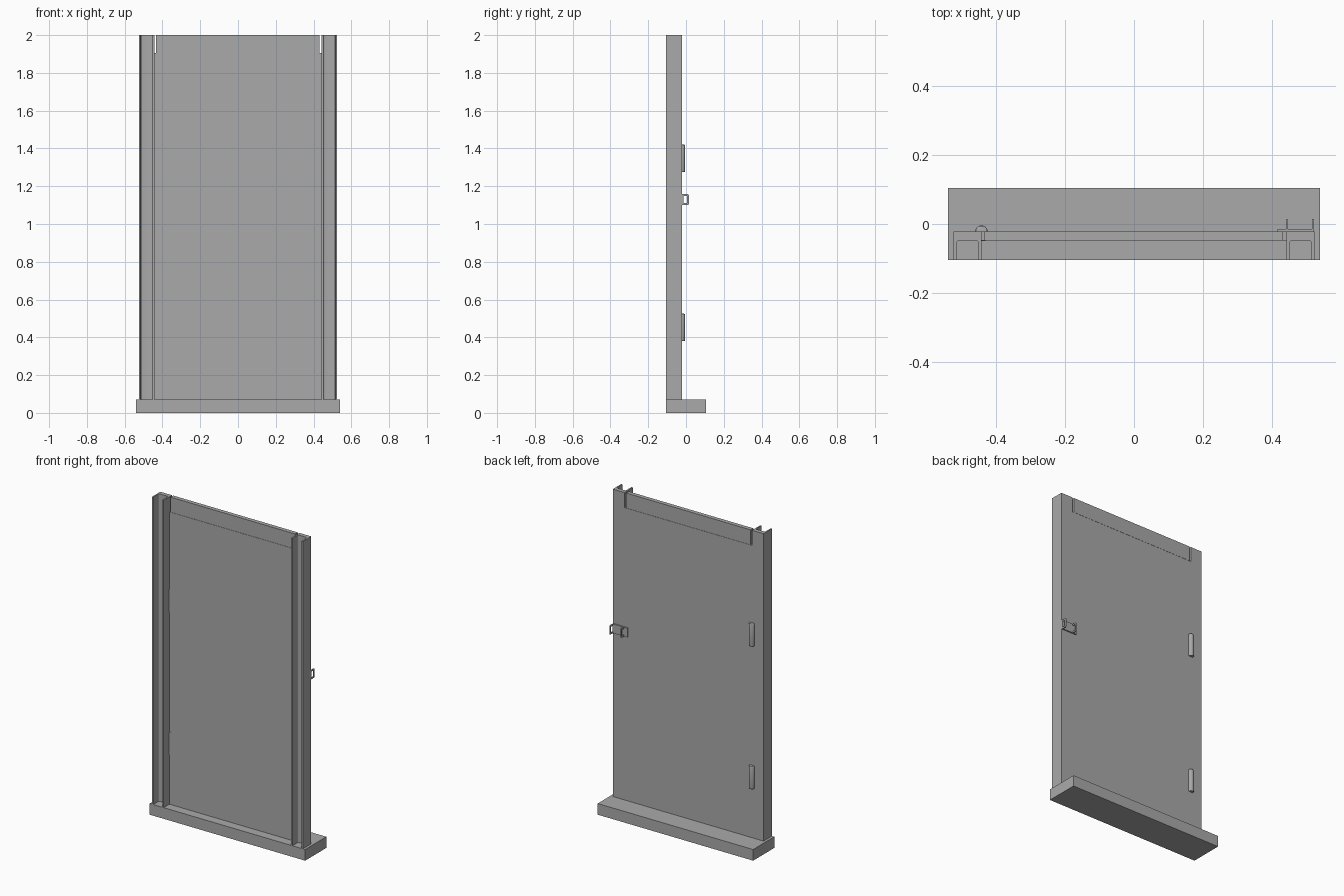
import bpy
import bmesh
from math import pi, sin, cos

if "Cube" in bpy.data.objects:
    bpy.data.objects.remove(bpy.data.objects["Cube"], do_unlink=True)

steel = bpy.data.materials.new("steel grey")
steel.use_nodes = True
GREY = (0.4, 0.4, 0.4, 1)
steel.diffuse_color = GREY
steel.node_tree.nodes["Principled BSDF"].inputs["Base Color"].default_value = GREY

FRONT, WEB, BACK = -0.105, -0.048, -0.022   # depth planes of the frame
SILL_TOP, DOOR_TOP, TOP = 0.07, 1.905, 2.0


def finish(name, bm, smooth=False):
    bmesh.ops.recalc_face_normals(bm, faces=bm.faces)
    mesh = bpy.data.meshes.new(name)
    bm.to_mesh(mesh)
    bm.free()
    mesh.materials.append(steel)
    obj = bpy.data.objects.new(name, mesh)
    bpy.context.collection.objects.link(obj)
    if smooth:
        bpy.ops.object.select_all(action='DESELECT')
        obj.select_set(True)
        bpy.context.view_layer.objects.active = obj
        bpy.ops.object.shade_smooth_by_angle()
    return obj


def box(name, x, y, z):
    bm = bmesh.new()
    bmesh.ops.create_cube(bm, size=1)
    for v in bm.verts:
        for i, (lo, hi) in enumerate((x, y, z)):
            v.co[i] = lo if v.co[i] < 0 else hi
    return finish(name, bm)


def extrude(name, points, direction, smooth=False):
    bm = bmesh.new()
    face = bm.faces.new([bm.verts.new(p) for p in points])
    new = bmesh.ops.extrude_face_region(bm, geom=[face])["geom"]
    # the starting face is kept as the closing cap
    bmesh.ops.translate(bm, vec=direction,
                        verts=[g for g in new if isinstance(g, bmesh.types.BMVert)])
    return finish(name, bm, smooth)


def arc(cx, cy, r, start, end, steps=4):
    return [(cx + r * cos(start + (end - start) * i / steps),
             cy + r * sin(start + (end - start) * i / steps)) for i in range(steps + 1)]


# sill
box("sill", (-0.54, 0.54), (FRONT, -FRONT), (0, SILL_TOP))

# channel posts, open to the front, with rounded inner corners
for side, name in ((-1, "right_post"), (1, "left_post")):
    outer, inner, wall, r = 0.524, 0.443, 0.009, 0.008
    a, b = inner + wall, outer - wall
    profile = [(inner, FRONT), (inner, BACK), (outer, BACK), (outer, FRONT), (b, FRONT)]
    profile += arc(b - r, WEB - r, r, 0, pi / 2)
    profile += arc(a + r, WEB - r, r, pi / 2, pi)
    profile += [(a, FRONT)]
    extrude(name, [(side * x, y, SILL_TOP) for x, y in profile],
            (0, 0, TOP - SILL_TOP), True)

# door leaf and the narrower header above it
box("door_leaf", (-0.443, 0.443), (WEB, BACK), (SILL_TOP, DOOR_TOP))
box("header", (-0.434, 0.431), (WEB, BACK), (DOOR_TOP + 0.001, TOP))

# hinges: rounded knuckle at the back, thin leaf at the front
for name, low in (("lower_hinge", 0.38), ("upper_hinge", 1.275)):
    bm = bmesh.new()
    bmesh.ops.create_cone(bm, cap_ends=True, segments=32, radius1=0.018,
                          radius2=0.018, depth=0.145)
    rims = [e for e in bm.edges if abs(e.verts[0].co.z - e.verts[1].co.z) < 0.001]
    bmesh.ops.bevel(bm, geom=rims, offset=0.006, segments=3, profile=0.5,
                    affect='EDGES')
    bmesh.ops.translate(bm, verts=bm.verts, vec=(-0.443, BACK, low + 0.0725))
    finish(name + "_knuckle", bm, True)
    box(name + "_leaf", (-0.443, -0.431), (WEB - 0.002, WEB + 0.001), (low, low + 0.145))

# latch: back plate with two upright loops
LOW, HIGH = 1.1, 1.158
box("latch_plate", (0.417, 0.522), (BACK, -0.014), (LOW, HIGH))
for name, x in (("inner_latch_loop", 0.441), ("outer_latch_loop", 0.517)):
    r, bar, tip = 0.008, 0.01, 0.015
    loop = [(-0.014, LOW)] + arc(tip - r, LOW + r, r, -pi / 2, 0)
    loop += arc(tip - r, HIGH - r, r, 0, pi / 2) + [(-0.014, HIGH)]
    loop += [(-0.014, HIGH - bar), (tip - bar, HIGH - bar),
             (tip - bar, LOW + bar), (-0.014, LOW + bar)]
    extrude(name, [(x, y, z) for y, z in loop], (0.005, 0, 0))
